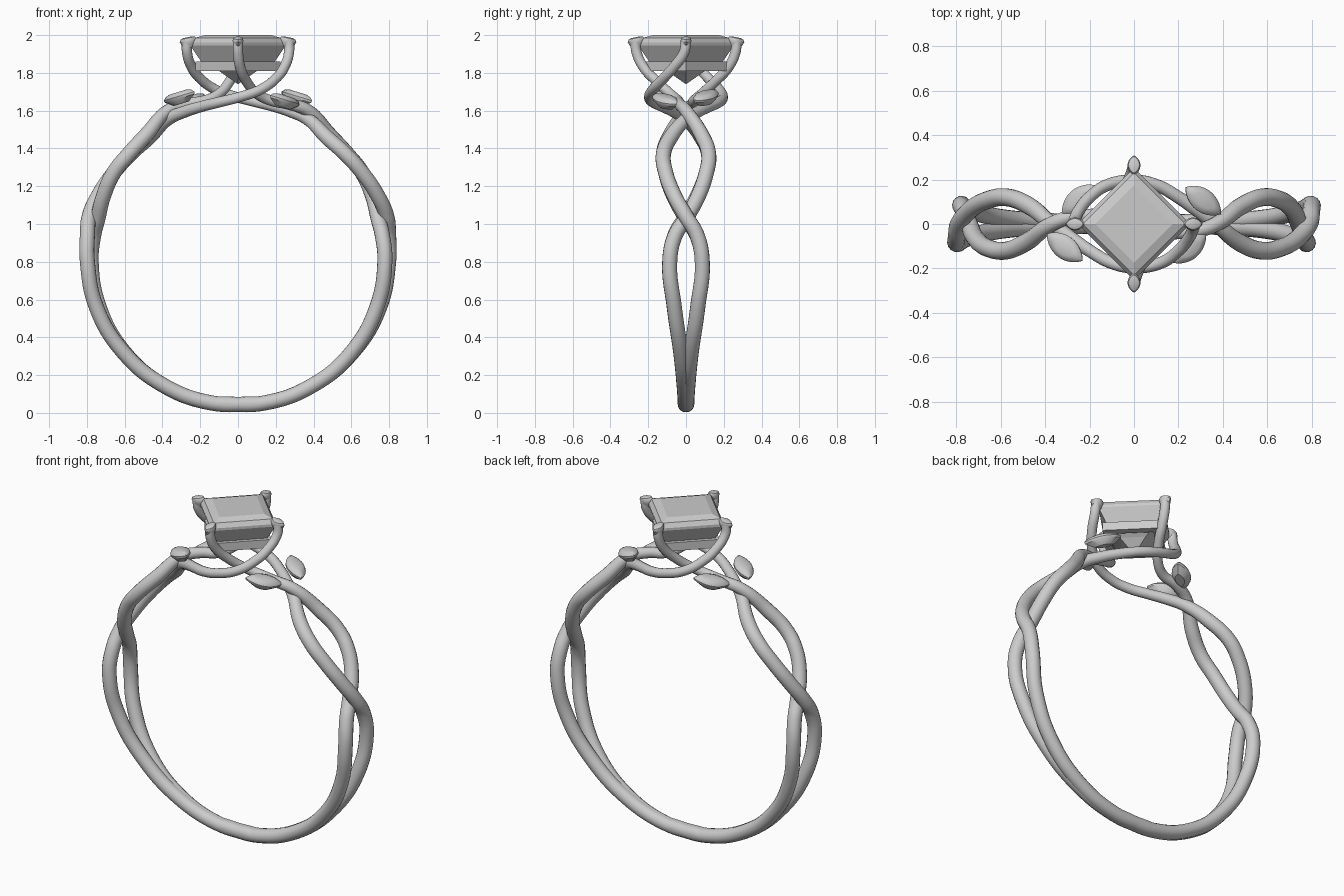
import bpy, bmesh, math
from mathutils import Matrix, Vector

if "Cube" in bpy.data.objects:
    bpy.data.objects.remove(bpy.data.objects["Cube"])

CZ = 0.83  # height of the band centre


def finish(bm, name, smooth=None):
    bmesh.ops.recalc_face_normals(bm, faces=bm.faces)
    me = bpy.data.meshes.new(name)
    bm.to_mesh(me)
    bm.free()
    ob = bpy.data.objects.new(name, me)
    bpy.context.collection.objects.link(ob)
    if smooth:
        bpy.ops.object.select_all(action='DESELECT')
        bpy.context.view_layer.objects.active = ob
        ob.select_set(True)
        bpy.ops.object.shade_smooth_by_angle(angle=math.radians(smooth))
    return ob


def tube(name, pts):
    """Round wire through (x, y, z, radius) points."""
    cu = bpy.data.curves.new(name, 'CURVE')
    cu.dimensions = '3D'
    cu.bevel_depth = 1.0
    cu.bevel_resolution = 6
    cu.resolution_u = 8
    cu.use_fill_caps = True
    sp = cu.splines.new('BEZIER')
    sp.bezier_points.add(len(pts) - 1)
    for bp, (x, y, z, r) in zip(sp.bezier_points, pts):
        bp.co = (x, y, z)
        bp.radius = r
        bp.handle_left_type = bp.handle_right_type = 'AUTO'
    ob = bpy.data.objects.new(name, cu)
    bpy.context.collection.objects.link(ob)
    bpy.ops.object.select_all(action='DESELECT')
    bpy.context.view_layer.objects.active = ob
    ob.select_set(True)
    bpy.ops.object.convert(target='MESH')
    bpy.ops.object.shade_smooth_by_angle(angle=math.radians(50))


def loft(bm, rings):
    """Skin a list of equal-length point rings, capping both ends."""
    vs = [[bm.verts.new(p) for p in ring] for ring in rings]
    n = len(vs[0])
    for a, b in zip(vs, vs[1:]):
        for i in range(n):
            bm.faces.new((a[i], a[(i + 1) % n], b[(i + 1) % n], b[i]))
    bm.faces.new(vs[0])
    bm.faces.new(vs[-1])


def marquise(name, matrix, half_len, half_wid, levels):
    """Pointed oval with stacked (scale, height) levels."""
    outline = []
    for s in (1, -1):
        for i in range(12):
            u = s * (1 - 2 * i / 12)
            outline.append((u * half_len, s * half_wid * (1 - u * u) ** 0.85))
    bm = bmesh.new()
    loft(bm, [[matrix @ Vector((x * k, y * k, z)) for x, y in outline] for k, z in levels])
    finish(bm, name, 35)


def diamond(r, z):
    return [(r, 0, z), (0, r, z), (-r, 0, z), (0, -r, z)]


# Twisted band: (angle, sideways offset, radius A, radius B)
band = [(-98, .004, .79, .79), (-80, .004, .79, .79), (-60, .01, .79, .79),
        (-40, .028, .792, .788), (-20, .062, .797, .783), (-2, .086, .798, .778),
        (8, .058, .805, .772), (15, 0, .815, .768), (24, -.065, .805, .78),
        (34, -.108, .792, .792), (43, -.12, .785, .792), (53, -.082, .785, .805)]

# Upper ends of the wires, sweeping from the crossing up into the prongs
long_end = [(.37, 0, 1.555, .034), (.28, .065, 1.595, .031), (.2, .12, 1.62, .029),
            (.1, .175, 1.645, .028), (0, .195, 1.67, .027), (-.12, .175, 1.712, .027),
            (-.2, .12, 1.77, .027), (-.245, .065, 1.83, .027), (-.27, .01, 1.91, .027),
            (-.27, 0, 1.97, .027)]
short_end = [(.37, 0, 1.6, .034), (.27, -.035, 1.635, .031), (.17, -.045, 1.655, .028),
             (.1, -.085, 1.69, .027), (.045, -.155, 1.755, .027), (.012, -.225, 1.83, .027),
             (0, -.262, 1.91, .027), (0, -.268, 1.97, .027)]

for side, s in (("right", 1), ("left", -1)):
    for kind, ysign, col, end in (("long", 1, 2, long_end), ("short", -1, 3, short_end)):
        pts = []
        for row in band:
            a, r = math.radians(row[0]), row[col]
            pts.append((r * math.cos(a), ysign * row[1], CZ + r * math.sin(a), .04))
        pts += end
        tube(f"{side}_{kind}_strand", [(s * x, s * y, z, r) for x, y, z, r in pts])

    # Leaf accents on the shoulders
    turn = Matrix.Rotation(0 if s > 0 else math.pi, 4, 'Z')
    leaf_levels = [(.55, .022), (.85, .014), (1, 0), (.97, -.012), (.5, -.042)]
    for tag, loc, ang in (("outer", (.312, .105, 1.677), -36), ("inner", (.248, -.108, 1.658), 39)):
        m = (turn @ Matrix.Translation(loc) @ Matrix.Rotation(math.radians(17), 4, 'Y')
             @ Matrix.Rotation(math.radians(ang), 4, 'Z'))
        marquise(f"{side}_{tag}_leaf", m, .104, .053, leaf_levels)

# Claw tips
for i in range(4):
    m = (Matrix.Rotation(i * math.pi / 2, 4, 'Z') @ Matrix.Translation((.264, 0, 1.972))
         @ Matrix.Rotation(math.radians(12), 4, 'Y'))
    marquise(f"claw_tip_{i + 1}", m, .046, .029, [(.5, .017), (.85, .012), (1, 0), (.85, -.02), (.45, -.04)])

# Square-cut stone, corner forward
bm = bmesh.new()
loft(bm, [diamond(r, z) for r, z in
          ((.175, 2.0), (.23, 1.985), (.253, 1.96), (.253, 1.945), (.195, 1.86), (.1, 1.81), (.003, 1.742))])
finish(bm, "square_stone")

# Square rail under the stone
bm = bmesh.new()
loops = [[bm.verts.new(p) for p in diamond(r, z)] for r, z in
         ((.225, 1.86), (.225, 1.81), (.165, 1.81), (.165, 1.86))]
for a, b in zip(loops, loops[1:] + loops[:1]):
    for i in range(4):
        bm.faces.new((a[i], a[(i + 1) % 4], b[(i + 1) % 4], b[i]))
finish(bm, "basket_rail")
